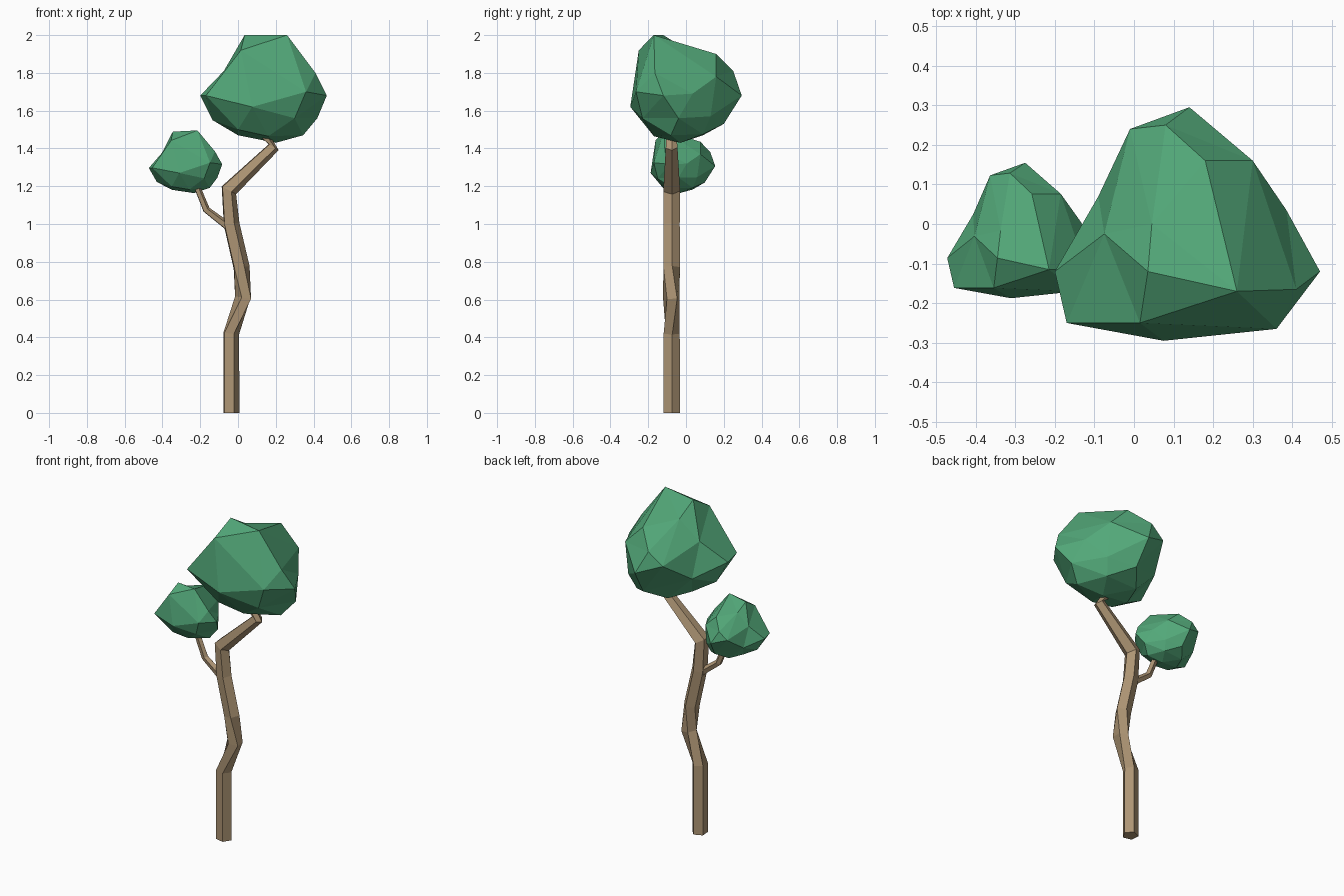
import bpy
import bmesh
import math
from mathutils import Matrix, Vector

cube = bpy.data.objects.get("Cube")
if cube:
    bpy.data.objects.remove(cube, do_unlink=True)


def make_material(name, colour):
    mat = bpy.data.materials.new(name)
    mat.use_nodes = True
    mat.diffuse_color = colour
    mat.node_tree.nodes["Principled BSDF"].inputs["Base Color"].default_value = colour
    return mat


def add_object(name, bm, material):
    bmesh.ops.recalc_face_normals(bm, faces=bm.faces)
    mesh = bpy.data.meshes.new(name)
    bm.to_mesh(mesh)
    bm.free()
    mesh.materials.append(material)
    obj = bpy.data.objects.new(name, mesh)
    bpy.context.collection.objects.link(obj)
    return obj


bark = make_material("bark brown", (0.42, 0.3, 0.175, 1))
leaf = make_material("leaf green", (0.085, 0.39, 0.19, 1))


def limb(name, path, y, twisted=(), sides=5):
    """Faceted tube through (x, z, radius) stations, each ring tilted to the path.
    Rings listed in twisted are turned by half a side."""
    bm = bmesh.new()
    points = [Vector((x, y, z)) for x, z, r in path]
    rings = []
    for i, (x, z, radius) in enumerate(path):
        before = points[max(i - 1, 0)]
        after = points[min(i + 1, len(points) - 1)]
        direction = (after - before).normalized()
        tilt = Matrix.Rotation(math.atan2(direction.x, direction.z), 3, "Y")
        turn = math.radians(5) + (math.pi / sides if i in twisted else 0)
        ring = []
        for k in range(sides):
            angle = turn + k * math.tau / sides
            offset = Vector((math.cos(angle), math.sin(angle), 0)) * radius
            ring.append(bm.verts.new(points[i] + tilt @ offset))
        rings.append(ring)
    for low, high in zip(rings, rings[1:]):
        for k in range(sides):
            n = (k + 1) % sides
            bm.faces.new((low[k], low[n], high[n], high[k]))
    bm.faces.new(rings[0])
    bm.faces.new(rings[-1])
    return add_object(name, bm, bark)


# Bent trunk and its thin side branch
limb("trunk", [(-0.038, 0, 0.046), (-0.039, 0.42, 0.045), (0.03, 0.61, 0.046),
               (0.016, 0.77, 0.046), (-0.037, 1.0, 0.045), (-0.051, 1.18, 0.047),
               (0.187, 1.408, 0.033), (0.13, 1.48, 0.027)], -0.077, twisted=[2])
limb("side_branch", [(-0.03, 0.97, 0.026), (-0.09, 1.015, 0.022),
                     (-0.168, 1.075, 0.02), (-0.219, 1.2, 0.018)], -0.077)

# Corner points of the faceted leaf clump
upper = [(0.26, -0.17, 2), (0.035, -0.12, 2), (0.015, -0.25, 1.92),
         (0.045, 0, 1.925), (0.3, 0.16, 1.78), (0.18, 0.16, 1.9),
         (-0.075, -0.025, 1.81), (0.385, 0.035, 1.69), (0.41, -0.165, 1.8),
         (-0.01, 0.24, 1.74), (0.08, 0.25, 1.81)]
middle = [(0.47, -0.12, 1.68), (0.14, 0.295, 1.68), (-0.2, -0.12, 1.68),
          (0.36, -0.265, 1.7), (0.075, -0.295, 1.62), (-0.17, -0.25, 1.68),
          (-0.09, 0.07, 1.62)]
lower = [(0.42, -0.04, 1.56), (-0.135, -0.1, 1.55), (0.3, -0.23, 1.56),
         (0.15, 0.2, 1.53), (0, -0.19, 1.5), (0.345, -0.08, 1.47),
         (0, -0.06, 1.47), (0.16, -0.17, 1.465), (0.06, 0.09, 1.47),
         (0.27, 0.09, 1.475), (0.3, 0.13, 1.57), (0.2, -0.03, 1.43)]
corners = [Vector(p) for p in upper + middle + lower]
centre = Vector((0.13, -0.02, 1.69))


def clump(name, placement):
    """Join the corners like a ball's facets, then move them to their real places."""
    bm = bmesh.new()
    target = {}
    for corner in corners:
        vert = bm.verts.new((corner - centre).normalized())
        target[vert] = corner
    bmesh.ops.convex_hull(bm, input=list(bm.verts))
    for vert, corner in target.items():
        vert.co = placement @ corner
    return add_object(name, bm, leaf)


# Large crown, and a smaller slightly tilted copy of it
clump("large_crown", Matrix.Identity(4))
clump("small_crown",
      Matrix.Translation((-0.345, -0.086, 1.489)) @ Matrix.Rotation(-0.05, 4, "Y")
      @ Matrix.Scale(0.58, 4) @ Matrix.Translation(-corners[1]))
